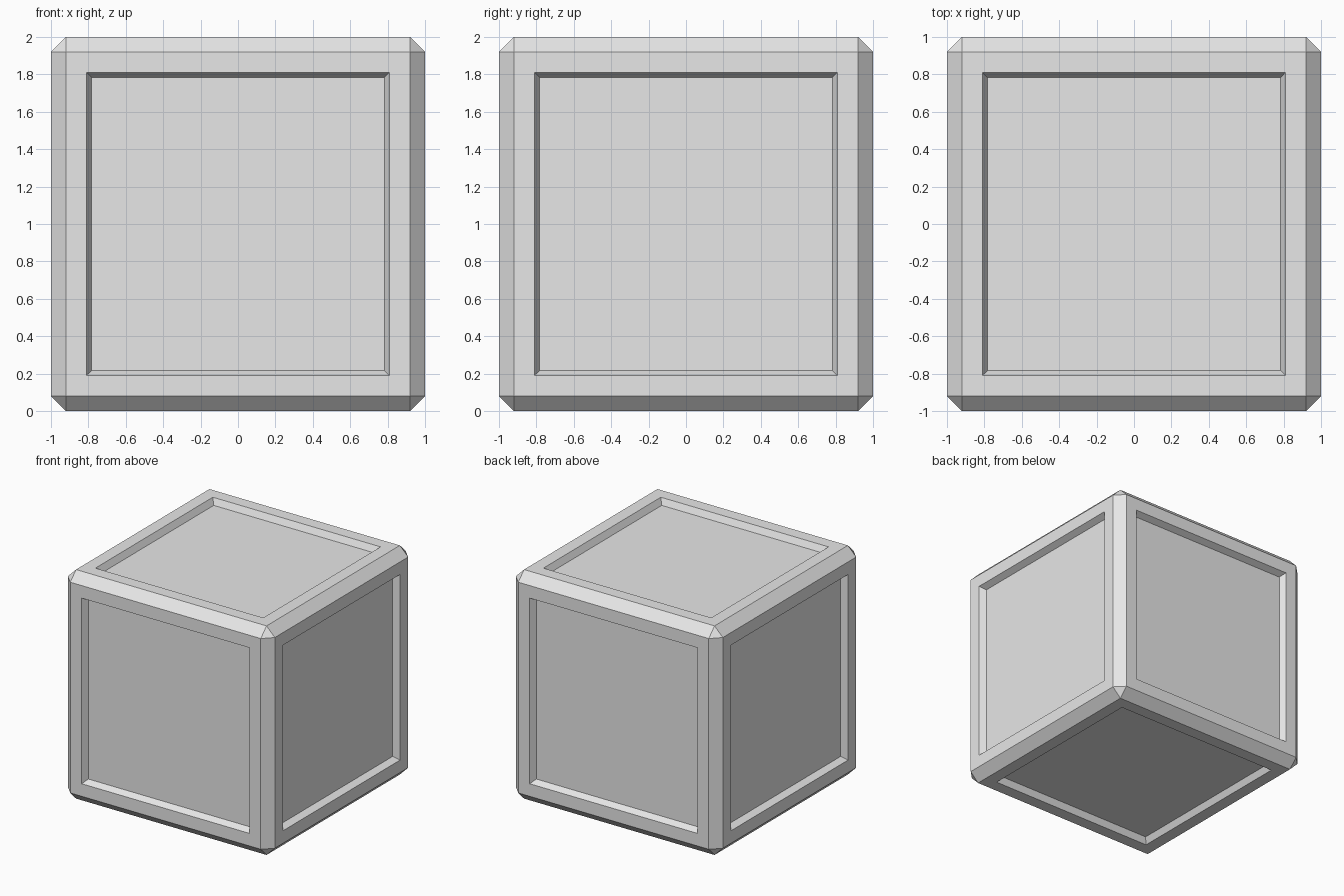
import bpy
import bmesh

SIZE = 2.0
CHAMFER = 0.08
PANEL_MARGIN = 0.155   # flat frame around each panel
PANEL_SLOPE = 0.04     # width of the sloped panel wall
PANEL_DEPTH = 0.053

default = bpy.data.objects.get("Cube")
if default:
    bpy.data.objects.remove(default, do_unlink=True)

# Material
grey = bpy.data.materials.new("light_grey")
grey.use_nodes = True
colour = (0.8, 0.8, 0.8, 1.0)
grey.diffuse_color = colour
grey.node_tree.nodes["Principled BSDF"].inputs["Base Color"].default_value = colour

# Crate body with chamfered edges
bm = bmesh.new()
bmesh.ops.create_cube(bm, size=SIZE)
bmesh.ops.bevel(bm, geom=bm.edges[:], offset=CHAMFER, segments=1,
                affect='EDGES', profile=0.5)
bm.normal_update()

# Recessed panel with sloped walls on each of the six sides
sides = [f for f in bm.faces if max(abs(c) for c in f.normal) > 0.99]
for side in sides:
    bmesh.ops.inset_individual(bm, faces=[side], thickness=PANEL_MARGIN)
    bmesh.ops.inset_individual(bm, faces=[side], thickness=PANEL_SLOPE,
                               depth=-PANEL_DEPTH)

bmesh.ops.translate(bm, verts=bm.verts[:], vec=(0, 0, SIZE / 2))
bmesh.ops.recalc_face_normals(bm, faces=bm.faces[:])

mesh = bpy.data.meshes.new("crate")
bm.to_mesh(mesh)
bm.free()
mesh.materials.append(grey)
crate = bpy.data.objects.new("crate", mesh)
bpy.context.collection.objects.link(crate)
